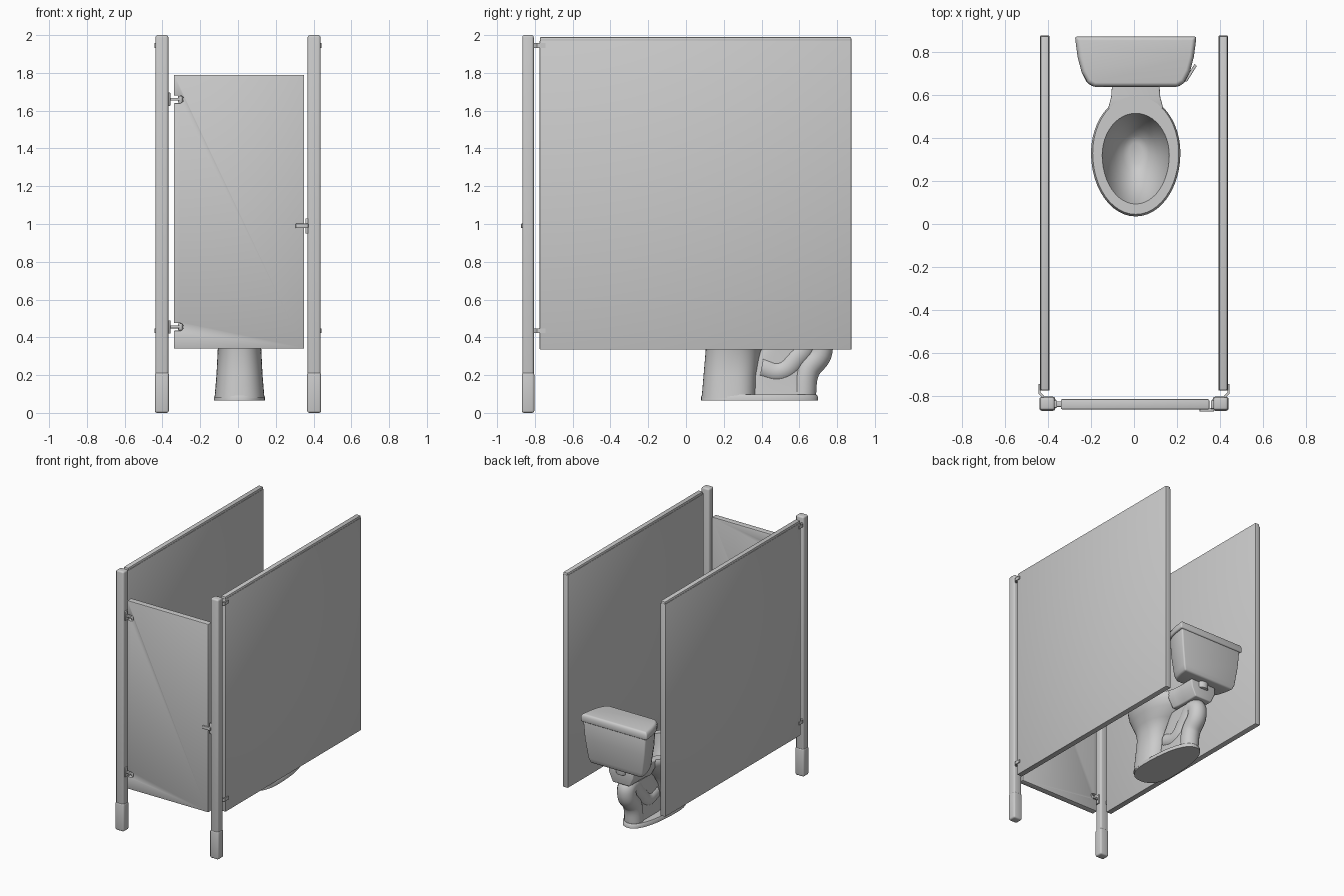
import bpy, bmesh, math

if "Cube" in bpy.data.objects:
    bpy.data.objects.remove(bpy.data.objects["Cube"])

CX = 0.008  # toilet centre line


def finish(ob, bevel=0, segs=3, angle=40):
    bpy.ops.object.select_all(action='DESELECT')
    ob.select_set(True)
    bpy.context.view_layer.objects.active = ob
    if bevel:
        m = ob.modifiers.new("bevel", 'BEVEL')
        m.width, m.segments, m.limit_method = bevel, segs, 'ANGLE'
        bpy.ops.object.modifier_apply(modifier=m.name)
    bpy.ops.object.shade_smooth_by_angle(angle=math.radians(angle))
    return ob


def loft(name, rings, bevel=0, segs=3, angle=40):
    """Skin a stack of equal-length point rings and cap both ends."""
    bm = bmesh.new()
    vs = [[bm.verts.new(p) for p in r] for r in rings]
    n = len(vs[0])
    for a, b in zip(vs, vs[1:]):
        for i in range(n):
            j = (i + 1) % n
            bm.faces.new((a[i], a[j], b[j], b[i]))
    bm.faces.new(vs[0][::-1])
    bm.faces.new(vs[-1])
    bmesh.ops.recalc_face_normals(bm, faces=bm.faces)
    me = bpy.data.meshes.new(name)
    bm.to_mesh(me)
    bm.free()
    ob = bpy.data.objects.new(name, me)
    bpy.context.collection.objects.link(ob)
    return finish(ob, bevel, segs, angle)


def rect(z, x0, x1, y0, y1):
    return [(x0, y0, z), (x1, y0, z), (x1, y1, z), (x0, y1, z)]


def box(name, x, y, z, bevel=0, segs=2):
    x = sorted(x)
    return loft(name, [rect(h, *x, *y) for h in z], bevel, segs)


def egg(z, y0, y1, rx, mid=None, p=2.0, n=48):
    """Oval ring with separate front and back radii."""
    mid = (y0 + y1) / 2 if mid is None else mid
    pts = []
    for i in range(n):
        a = 2 * math.pi * i / n
        c, s = math.cos(a), math.sin(a)
        ry = y1 - mid if s > 0 else mid - y0
        pts.append((CX + rx * math.copysign(abs(c) ** (2 / p), c),
                    mid + ry * math.copysign(abs(s) ** (2 / p), s), z))
    return pts


def cylinder(name, loc, r, depth, rot=(0, 0, 0)):
    bpy.ops.mesh.primitive_cylinder_add(vertices=20, radius=r, depth=depth, location=loc, rotation=rot)
    ob = bpy.context.object
    ob.name = name
    return finish(ob, r * 0.15, 2)


# Side panels, posts and panel brackets, on both sides
for side, s in (("left", -1), ("right", 1)):
    box(f"{side}_panel", (s * .393, s * .437), (-.775, .876), (.335, 1.972), .004)
    box(f"{side}_panel_cap", (s * .395, s * .435), (-.774, .875), (1.965, 1.99), .008)
    box(f"{side}_post", (s * .369, s * .437), (-.866, -.806), (.01, 2.0), .012, 3)
    box(f"{side}_post_shoe", (s * .366, s * .44), (-.869, -.803), (0, .215), .012, 3)
    for level, z in (("upper", 1.945), ("lower", .435)):
        h = (z - .012, z + .012)
        box(f"{side}_{level}_bracket_plate", (s * .436, s * .443), (-.79, -.745), h)
        # slanted link from panel plate to the back of the post
        path = [(.443, -.79), (.425, -.81), (.415, -.804), (.436, -.78)]
        loft(f"{side}_{level}_bracket_link", [[(s * x, y, k) for x, y in path] for k in h])

# Door with rounded hinge notches in its left edge
hinges = (.455, 1.66)
outline = [(-.34, 1.79), (.35, 1.79), (.35, .34), (-.34, .34)]
for z in hinges:
    outline.append((-.34, z - .02))
    for i in range(7):
        a = -math.pi / 2 + math.pi * i / 6
        outline.append((-.308 + .02 * math.cos(a), z + .02 * math.sin(a)))
    outline.append((-.34, z + .02))
loft("door", [[(x, y, z) for x, z in outline] for y in (-.862, -.815)], .005, 2)

# Hinges
for name, z in zip(("lower", "upper"), hinges):
    box(f"{name}_hinge_flange", (-.371, -.358), (-.855, -.82), (z - .035, z + .035), .003)
    box(f"{name}_hinge_arm", (-.365, -.30), (-.85, -.825), (z - .007, z + .007), .002)
    cylinder(f"{name}_hinge_pin", (-.305, -.838, z), .013, .035)

# Latch and keeper strip
box("latch_bar", (.305, .372), (-.873, -.855), (.978, 1.002), .003)
box("latch_keeper", (.357, .372), (-.86, -.82), (.95, 1.03), .003)

# Toilet bowl: outer pedestal and rim, then down inside the basin
loft("toilet_bowl", [
    egg(.08, .083, .37, .132, .25, 2.5),
    egg(.20, .093, .375, .122, .25, 2.4),
    egg(.34, .105, .40, .115, .26, 2.3),
    egg(.40, .092, .48, .145, .30, 2.1),
    egg(.46, .062, .56, .180, .32),
    egg(.51, .042, .595, .203, .33),
    egg(.545, .035, .60, .208, .33),
    egg(.56, .045, .595, .200, .33),
    egg(.56, .093, .515, .156, .32),
    egg(.545, .10, .51, .152, .32),
    egg(.48, .125, .49, .135, .32),
    egg(.41, .18, .45, .100, .32),
    egg(.36, .24, .41, .060, .33),
    egg(.345, .28, .38, .030, .33)], angle=50)
loft("toilet_foot", [egg(.065, .08, .70, .135, .28, 2.3), egg(.085, .08, .70, .135, .28, 2.3),
                     egg(.097, .086, .69, .128, .28, 2.3)])
loft("toilet_web", [egg(.085, .33, .66, .06, p=4), egg(.25, .34, .63, .05, p=4),
                    egg(.42, .46, .72, .06, p=4)])

# Deck between bowl and tank
loft("toilet_deck", [[(CX + s * x * k, y, z) for s, x, y in
      ((-1, .13, .535), (1, .13, .535), (1, .115, .59), (1, .11, .66), (1, .11, .78),
       (-1, .11, .78), (-1, .11, .66), (-1, .115, .59))]
      for z, k in ((.43, .65), (.50, .95), (.56, 1))], .008)

# Trapway tube
cu = bpy.data.curves.new("toilet_trapway", 'CURVE')
cu.dimensions = '3D'
cu.bevel_depth, cu.bevel_resolution, cu.resolution_u = .068, 5, 8
cu.use_fill_caps = True
path = [(.40, .24), (.50, .22), (.60, .31), (.69, .39), (.71, .33), (.64, .22), (.62, .08)]
sp = cu.splines.new('BEZIER')
sp.bezier_points.add(len(path) - 1)
for b, (y, z) in zip(sp.bezier_points, path):
    b.co = (CX, y, z)
    b.handle_left_type = b.handle_right_type = 'AUTO'
trap = bpy.data.objects.new("toilet_trapway", cu)
bpy.context.collection.objects.link(trap)
bpy.ops.object.select_all(action='DESELECT')
trap.select_set(True)
bpy.context.view_layer.objects.active = trap
bpy.ops.object.convert(target='MESH')
finish(bpy.context.object)


# Tank and lid share a plan that narrows to the front with bowed sides
def tank_ring(z, k, y0, y1):
    half = [(.195, 0), (.225, .08), (.25, .3), (.268, .6), (.28, 1)]
    right = [(CX + x * k, y0 + t * (y1 - y0), z) for x, t in half]
    return right + [(2 * CX - x, y, h) for x, y, h in right[::-1]]


loft("toilet_tank", [tank_ring(.56, .78, .675, .84), tank_ring(.60, .84, .662, .85),
                     tank_ring(.75, .92, .65, .86), tank_ring(.885, .96, .647, .864)], .012)
loft("toilet_tank_lid", [tank_ring(.875, 1.01, .638, .872), tank_ring(.915, 1.01, .638, .872),
                         tank_ring(.935, .97, .648, .864)], .01)

# Flush lever on the right shoulder of the tank
path = [(.235, .668), (.245, .66), (.292, .735), (.282, .745)]
loft("flush_lever", [[(x, y, z) for x, y in path] for z in (.825, .85)], .003, 2)
cylinder("tank_fitting", (CX, .76, .55), .045, .08)
